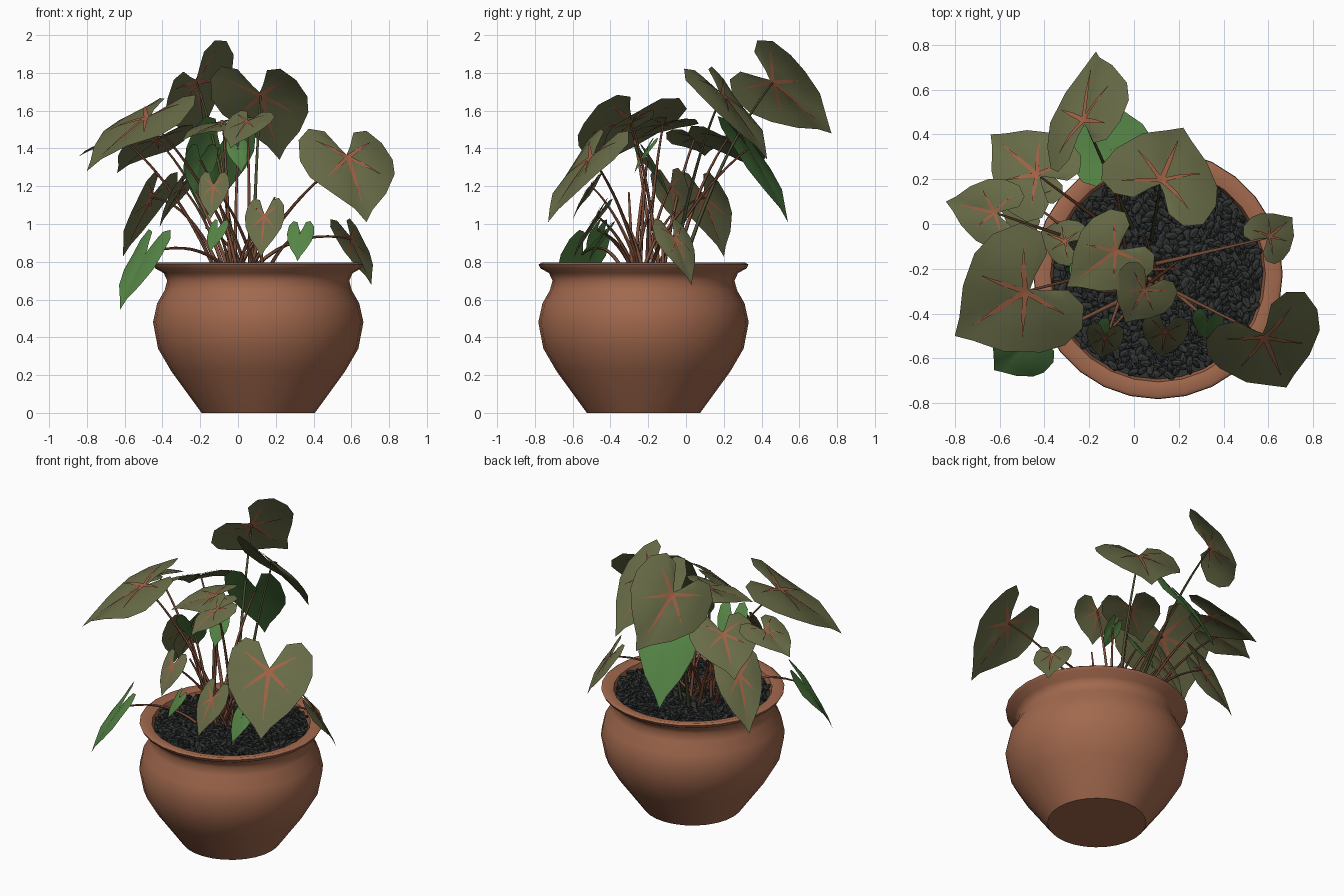
import bpy, bmesh, math, random
from mathutils import Vector, Matrix

random.seed(4)
cube = bpy.data.objects.get("Cube")
if cube:
    bpy.data.objects.remove(cube)


def material(name, *color):
    m = bpy.data.materials.new(name)
    m.use_nodes = True
    m.diffuse_color = (*color, 1)
    bsdf = m.node_tree.nodes["Principled BSDF"]
    bsdf.inputs["Base Color"].default_value = (*color, 1)
    return m


TERRACOTTA = material("terracotta", 0.36, 0.14, 0.075)
STONE = material("dark stone", 0.03, 0.032, 0.032)
OLIVE = material("olive leaf", 0.14, 0.15, 0.063)
GREEN = material("fresh green leaf", 0.09, 0.23, 0.06)
RED = material("red vein", 0.36, 0.12, 0.06)
BROWN = material("red brown stem", 0.2, 0.075, 0.04)
DARK = material("dark olive stem", 0.07, 0.075, 0.03)


def finish(name, bm, mats, smooth_angle):
    mesh = bpy.data.meshes.new(name)
    bm.to_mesh(mesh)
    bm.free()
    for m in mats:
        mesh.materials.append(m)
    ob = bpy.data.objects.new(name, mesh)
    bpy.context.collection.objects.link(ob)
    if smooth_angle:
        bpy.ops.object.select_all(action="DESELECT")
        ob.select_set(True)
        bpy.context.view_layer.objects.active = ob
        bpy.ops.object.shade_smooth_by_angle(angle=math.radians(smooth_angle))
    return ob


CENTER = Vector((0.107, -0.225, 0))


def lathe(name, outline, mat):
    bm = bmesh.new()
    verts = [bm.verts.new((r, 0, z)) for r, z in outline]
    edges = [bm.edges.new(pair) for pair in zip(verts, verts[1:])]
    bmesh.ops.spin(bm, geom=verts + edges, cent=(0, 0, 0), axis=(0, 0, 1),
                   angle=math.tau, steps=28)
    bmesh.ops.remove_doubles(bm, verts=bm.verts, dist=0.0005)
    bmesh.ops.recalc_face_normals(bm, faces=bm.faces)
    ob = finish(name, bm, [mat], 50)
    ob.location = CENTER


# Pot: lathed outline with a flared rim and an inner wall
lathe("pot", [(0, 0), (0.3, 0), (0.46, 0.22), (0.53, 0.34), (0.557, 0.48),
              (0.535, 0.58), (0.495, 0.65), (0.482, 0.7), (0.5, 0.74),
              (0.545, 0.765), (0.555, 0.785), (0.54, 0.795), (0.48, 0.78),
              (0.465, 0.72), (0, 0.72)], TERRACOTTA)

# Gravel: a filler disc covered in scattered flat stones
lathe("gravel_bed", [(0, 0.745), (0.468, 0.745)], STONE)
STONES = 620
bm = bmesh.new()
for i in range(STONES):
    radius = 0.455 * math.sqrt((i + 0.5) / STONES)
    angle = i * 2.4
    turn = Matrix.Rotation(random.uniform(0, math.tau), 4, "Z") @ \
        Matrix.Rotation(random.uniform(-0.6, 0.6), 4, "Y")
    size = random.uniform(0.75, 1.2)
    place = Matrix.Translation(CENTER + Vector(
        (radius * math.cos(angle), radius * math.sin(angle), random.uniform(0.752, 0.775))))
    scale = Matrix.Diagonal((0.034 * size, 0.017 * size, 0.014, 1))
    bmesh.ops.create_icosphere(bm, subdivisions=1, radius=1, matrix=place @ turn @ scale)
finish("gravel", bm, [STONE], 0)

# Heart outline of half a leaf: distance to the tip, share of the half width
HALF = [(1, 0), (0.82, 0.2), (0.58, 0.58), (0.27, 0.9), (0, 1), (-0.3, 0.92),
        (-0.47, 0.64), (-0.42, 0.32), (-0.17, 0.12), (-0.05, 0)]
OUTLINE = HALF + [(a, -s) for a, s in HALF[-2:0:-1]]
VEINS = [(0.72, 0), (0.3, 0.55), (0.3, -0.55), (-0.25, 0.6), (-0.25, -0.6)]
UP = Vector((0, 0, 1))


def leaf(name, base, tip, slimness, facing, mat):
    ahead = tip - base
    length = ahead.length
    width = length * slimness
    ahead.normalize()
    side = facing.cross(ahead).normalized()
    up = ahead.cross(side)
    phase = random.uniform(0, math.tau)

    def spot(a, s, lift=0.0):
        bend = length * 0.08 * a * (1 - a)
        bend += width * (0.22 * abs(s) - 0.3 * s * s + 0.06 * s * math.sin(5 * a + phase))
        return base + ahead * (a * length) + side * (s * width) + up * (bend + lift)

    # Blade: rings growing from the stalk to the outline
    bm = bmesh.new()
    middle = bm.verts.new(spot(0, 0))
    last = None
    for k in (0.35, 0.7, 1):
        ring = [bm.verts.new(spot(a * k, s * k)) for a, s in OUTLINE]
        for i in range(len(ring)):
            j = (i + 1) % len(ring)
            if last:
                bm.faces.new((last[i], ring[i], ring[j], last[j]))
            else:
                bm.faces.new((middle, ring[i], ring[j]))
        last = ring
    # Veins: thin tapering strips on both faces of an olive blade
    for a, s in VEINS if mat is OLIVE else []:
        across = Vector((-s * width, a * length)).normalized() * 0.032 * length
        da, ds = across.x / length, across.y / width
        for lift in (0.005, -0.005):
            prev = None
            for step in range(5):
                k = step / 4
                t = (1 - 0.85 * k) * (1.3 if step == 2 else 1)
                pair = [bm.verts.new(spot(a * k + q * da * t, s * k + q * ds * t, lift))
                        for q in (-1, 1)]
                if prev:
                    quad = (prev[0], pair[0], pair[1], prev[1])
                    face = bm.faces.new(quad if lift > 0 else quad[::-1])
                    face.material_index = 1
                prev = pair
    finish(name + "_leaf", bm, [mat, RED], 60)


# Stem: a tapering tube that arches from the soil to the end point
def stem(name, end, bulge, mat):
    angle = random.uniform(0, math.tau)
    root = Vector((0.05, -0.2, 0.74))
    start = root + Vector((math.cos(angle), math.sin(angle), 0)) * 0.075
    start += Vector((end.x - root.x, end.y - root.y, 0)) * 0.15
    control = start.lerp(end, 0.42)
    control.z = start.z + (end.z - start.z) * 0.6 + bulge
    bm = bmesh.new()
    last = None
    for i in range(11):
        t = i / 10
        point = start.lerp(control, t).lerp(control.lerp(end, t), t)
        along = (control - start).lerp(end - control, t).normalized()
        u = along.cross(Vector((0.3, 0.9, 0.1))).normalized()
        v = along.cross(u)
        radius = 0.011 - 0.006 * t
        ring = []
        for k in range(6):
            turn = k * math.tau / 6
            ring.append(bm.verts.new(point + radius * (u * math.cos(turn) + v * math.sin(turn))))
        if last:
            for k in range(6):
                n = (k + 1) % 6
                bm.faces.new((last[k], last[n], ring[n], ring[k]))
        last = ring
    finish(name + "_stem", bm, [mat], 60)


# Large upper leaves: stalk point and tip
def large(name, base, tip, facing=UP, stalk=BROWN):
    base = Vector(base)
    leaf(name, base, Vector(tip), 0.63, facing, OLIVE)
    stem(name, base, 0.05, stalk)


large("back_top", (-.22, .46, 1.75), (-.17, .77, 1.48), Vector((-.7, .3, .6)), DARK)
large("back_right", (.12, .19, 1.68), (.22, .43, 1.34), stalk=DARK)
large("back_left", (-.43, .22, 1.45), (-.64, .4, 1.27))
large("far_left", (-.62, .05, 1.46), (-.84, .1, 1.36))
large("front_left", (-.48, -.3, 1.56), (-.8, -.5, 1.28))
large("middle", (-.08, -.12, 1.53), (-.3, -.28, 1.44))
large("middle_front", (.05, -.29, 1.54), (-.04, -.44, 1.4))
large("front_right", (.58, -.5, 1.35), (.68, -.73, 1.01))


# Small hanging leaves: stalk point, compass heading and length
def small(name, base, heading, length, mat):
    base = Vector(base)
    turn = math.radians(heading)
    hang = Vector((math.cos(turn) / 2, math.sin(turn) / 2, -0.87))
    leaf(name, base, base + hang * length, 0.42, UP, mat)
    stem(name, base, 0.14 if abs(base.x) > 0.4 else 0.04, BROWN)


small("right_low", (.6, -.06, .92), 40, .28, OLIVE)
small("left_low", (-.46, .1, 1.14), 146, .36, OLIVE)
small("left_inner", (-.3, -.08, 1.2), 158, .25, OLIVE)
small("front_low", (.14, -.47, 1.04), 261, .25, OLIVE)
small("front_low_left", (-.13, -.5, 1.2), 261, .2, OLIVE)
small("green_back", (-.1, .33, 1.4), 111, .45, GREEN)
small("green_left", (-.49, -.55, .84), 217, .34, GREEN)
small("green_inner", (-.2, -.2, 1.34), 107, .22, GREEN)
small("green_middle", (0, -.2, 1.4), 284, .15, GREEN)
small("green_front_right", (.33, -.43, .95), 260, .17, GREEN)
small("green_front", (-.11, -.47, .97), 236, .14, GREEN)

# Young shoots between the stalks
for i in range(6):
    angle = i * 1.3
    end = Vector((0.2 * math.cos(angle), 0.15 * math.sin(angle) - 0.2, random.uniform(0.95, 1.25)))
    stem("young_shoot", end, 0.03, BROWN)
